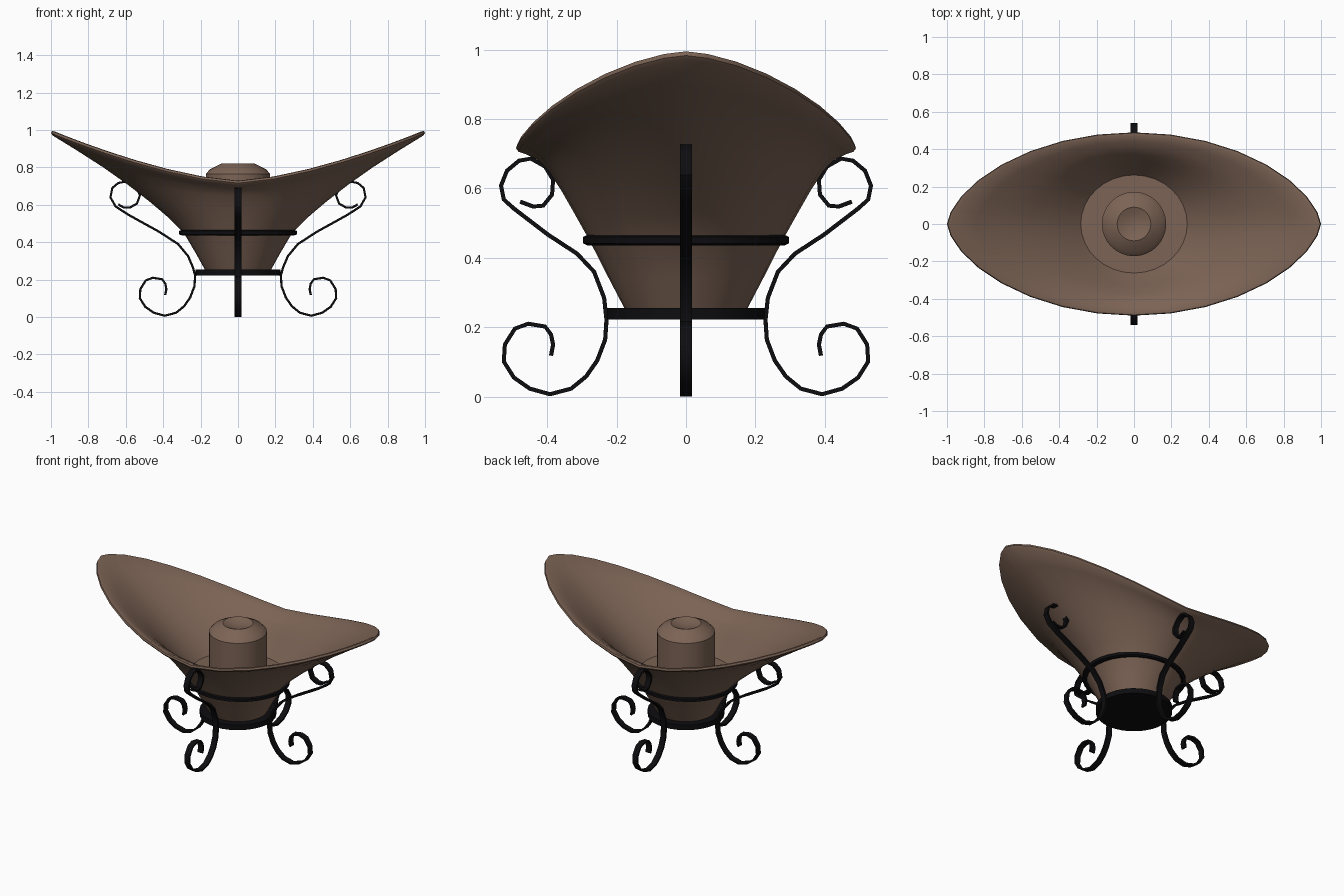
import bpy, math
from mathutils import Vector

if "Cube" in bpy.data.objects:
    bpy.data.objects.remove(bpy.data.objects["Cube"])


def material(name, rgb):
    m = bpy.data.materials.new(name)
    m.diffuse_color = (*rgb, 1)
    m.use_nodes = True
    m.node_tree.nodes["Principled BSDF"].inputs["Base Color"].default_value = m.diffuse_color
    return m


BROWN = material("brown clay", (0.20, 0.125, 0.09))
BLACK = material("black iron", (0.004, 0.004, 0.005))


def make(name, verts, faces, mat, angle=40):
    me = bpy.data.meshes.new(name)
    me.from_pydata(verts, [], faces)
    me.materials.append(mat)
    ob = bpy.data.objects.new(name, me)
    bpy.context.collection.objects.link(ob)
    bpy.ops.object.select_all(action='DESELECT')
    ob.select_set(True)
    bpy.context.view_layer.objects.active = ob
    bpy.ops.object.mode_set(mode='EDIT')
    bpy.ops.mesh.select_all(action='SELECT')
    bpy.ops.mesh.normals_make_consistent(inside=False)
    bpy.ops.object.mode_set(mode='OBJECT')
    bpy.ops.object.shade_smooth_by_angle(angle=math.radians(angle))
    return ob


def loft(name, levels, mat, n=32, closed=False, angle=40):
    """Levels: x half-width, y half-width, z on x axis, z on y axis, point sharpness."""
    verts, faces = [], []
    for rx, ry, zx, zy, p in levels:
        for i in range(n):
            a = 2 * math.pi * i / n
            c, s = math.cos(a), math.sin(a)
            verts.append((rx * c, math.copysign(ry * abs(s) ** p, s),
                          zy + (zx - zy) * abs(c) ** 1.5))
    k = len(levels)
    for j in range(k if closed else k - 1):
        for i in range(n):
            i2, j2 = (i + 1) % n, (j + 1) % k
            faces.append((j * n + i, j * n + i2, j2 * n + i2, j2 * n + i))
    if not closed:
        faces.append(tuple(range(n))[::-1])
        faces.append(tuple(range((k - 1) * n, k * n)))
    return make(name, verts, faces, mat, angle)


def round_levels(profile):
    return [(r, r, z, z, 1) for r, z in profile]


# Leaf-shaped bowl: outside, rounded lip, inside, flat floor
loft("bowl", [
    (.175, .175, .25, .25, 1), (.225, .222, .34, .34, 1), (.29, .278, .45, .45, 1),
    (.37, .32, .53, .525, 1.04), (.47, .36, .615, .595, 1.1), (.59, .397, .708, .65, 1.15),
    (.72, .43, .80, .684, 1.2), (.86, .46, .89, .698, 1.23), (.99, .483, .970, .706, 1.25),
    (1.0, .49, .983, .716, 1.25), (.995, .486, .995, .727, 1.25), (.98, .474, .992, .729, 1.25),
    (.84, .445, .902, .717, 1.23), (.70, .41, .815, .70, 1.2), (.56, .372, .717, .66, 1.15),
    (.44, .335, .628, .605, 1.1), (.345, .295, .55, .545, 1.04), (.285, .262, .50, .50, 1),
], BROWN)

# Candle with chamfered top and small hollow
loft("candle", round_levels([
    (.172, .49), (.172, .765), (.15, .79), (.09, .82), (.06, .808), (.025, .80)]), BROWN, angle=25)

# Iron base plate and upper ring
loft("base_plate", round_levels([(.228, .222), (.228, .255)]), BLACK)
loft("upper_ring", [
    (.30, .285, .436, .436, 1), (.315, .297, .442, .442, 1), (.315, .297, .460, .460, 1),
    (.30, .285, .466, .466, 1), (.28, .265, .460, .460, 1), (.28, .265, .442, .442, 1)],
    BLACK, closed=True)

# Scroll legs: centre lines as (distance from axis, height)
LOWER = [(.389, .118), (.383, .15), (.389, .179), (.406, .202), (.455, .21), (.493, .196),
         (.522, .15), (.525, .101), (.496, .055), (.45, .023), (.392, .007), (.331, .023),
         (.288, .058), (.256, .104), (.233, .164), (.229, .222)]
SIDE_TOP = [(.236, .285), (.265, .36), (.314, .412), (.398, .467), (.496, .542), (.525, .568),
            (.533, .608), (.516, .651), (.481, .68), (.447, .686), (.406, .663), (.383, .625),
            (.386, .582), (.412, .55), (.441, .548), (.478, .562)]
END_TOP = [(.241, .265), (.267, .326), (.32, .39), (.42, .455), (.588, .548), (.655, .592),
           (.682, .64), (.672, .69), (.64, .717), (.60, .724), (.55, .70), (.524, .652),
           (.54, .607), (.578, .585), (.61, .585), (.64, .602)]


def scroll(name, path, angle, half_t=.006, half_w=.018):
    pts = [Vector(p) for p in path]
    ca, sa = math.cos(angle), math.sin(angle)
    verts, faces = [], []
    for i, p in enumerate(pts):
        d = (pts[min(i + 1, len(pts) - 1)] - pts[max(i - 1, 0)]).normalized()
        nrm = Vector((-d.y, d.x)) * half_t
        for s, w in ((1, -1), (1, 1), (-1, 1), (-1, -1)):
            q, w = p + nrm * s, w * half_w
            verts.append((q.x * ca - w * sa, q.x * sa + w * ca, q.y))
    for i in range(len(pts) - 1):
        for k in range(4):
            a, b = i * 4 + k, i * 4 + (k + 1) % 4
            faces.append((a, b, b + 4, a + 4))
    e = len(verts)
    faces += [(3, 2, 1, 0), (e - 4, e - 3, e - 2, e - 1)]
    make(name, verts, faces, BLACK, 40)


for idx, label in enumerate(("right", "back", "left", "front")):
    top = SIDE_TOP if idx % 2 else END_TOP
    scroll(label + "_scroll_leg", LOWER + top, idx * math.pi / 2)
